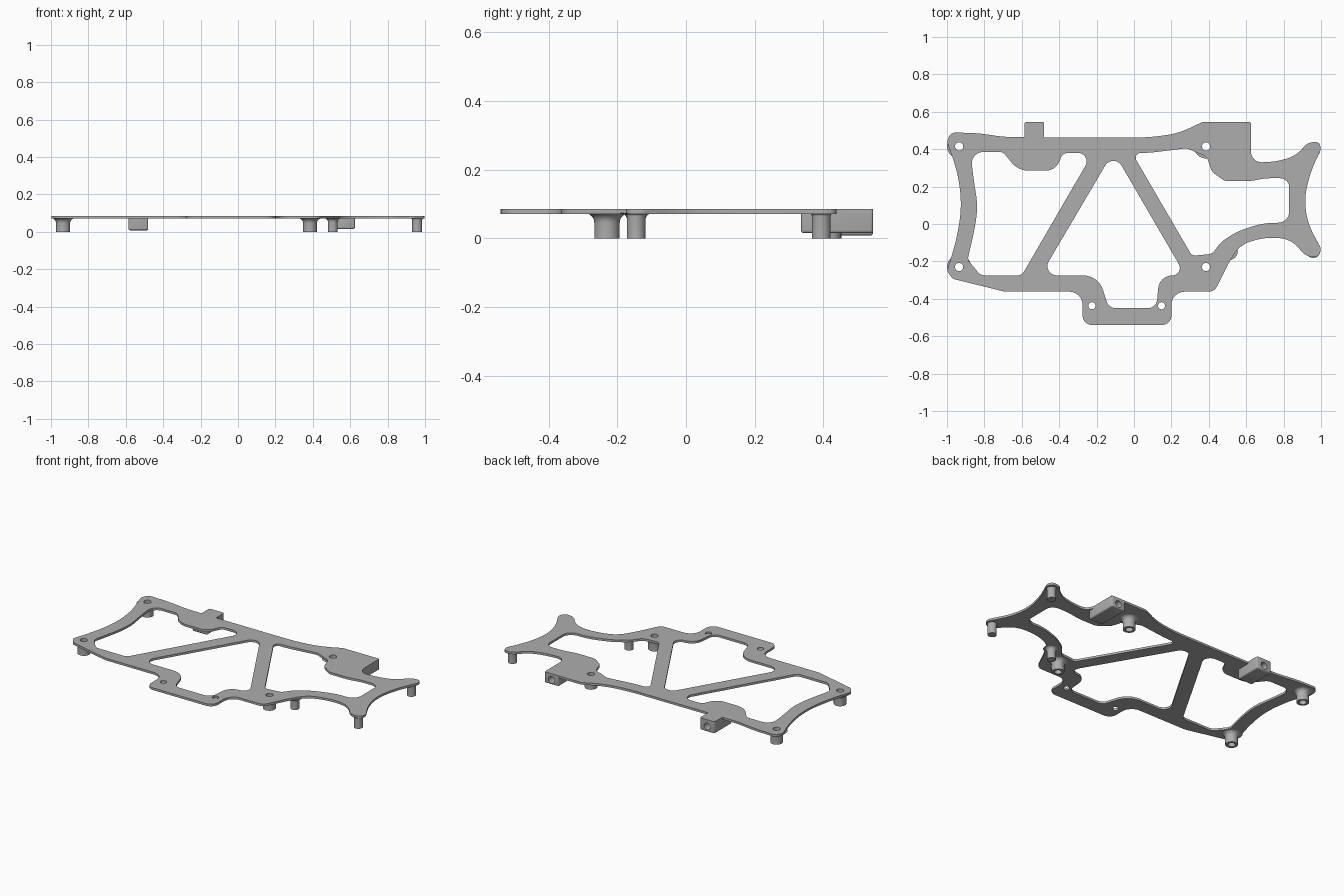
import bpy
import bmesh
import math
from mathutils import Vector

cube = bpy.data.objects.get("Cube")
if cube:
    bpy.data.objects.remove(cube, do_unlink=True)

PLATE_BOTTOM, PLATE_TOP = .071, .085
FULL = 9  # radius that rounds a corner as far as its edges allow

grey = bpy.data.materials.new("satin_grey")
grey.use_nodes = True
colour = (.42, .42, .42, 1)
grey.diffuse_color = colour
grey.node_tree.nodes["Principled BSDF"].inputs["Base Color"].default_value = colour


def rounded(corners, steps=6):
    """Turn (x, y, radius) corners into an outline with circular fillets."""
    outline = []
    for i, (x, y, radius) in enumerate(corners):
        here = Vector((x, y))
        before = Vector(corners[i - 1][:2]) - here
        after = Vector(corners[(i + 1) % len(corners)][:2]) - here
        half = before.angle(after) / 2
        if radius == 0 or half > math.pi / 2 - .001:
            outline.append(here)
            continue
        reach = min(radius / math.tan(half), before.length / 2, after.length / 2)
        start = here + before.normalized() * reach
        end = here + after.normalized() * reach
        weight = math.sin(half)
        for k in range(steps + 1):
            t = k / steps
            a, b, c = (1 - t) ** 2, 2 * t * (1 - t) * weight, t * t
            outline.append((start * a + here * b + end * c) / (a + b + c))
    return outline


def circle(x, y, radius, sides=24):
    turn = math.tau / sides
    return [Vector((x + radius * math.cos(i * turn), y + radius * math.sin(i * turn)))
            for i in range(sides)]


def finish(obj):
    """Give the part its material and smooth its curved faces."""
    obj.data.materials.clear()
    obj.data.materials.append(grey)
    bpy.ops.object.select_all(action='DESELECT')
    obj.select_set(True)
    bpy.context.view_layer.objects.active = obj
    bpy.ops.object.shade_smooth_by_angle(angle=math.radians(30))


def add_mesh(name, bm):
    bmesh.ops.recalc_face_normals(bm, faces=bm.faces)
    mesh = bpy.data.meshes.new(name)
    bm.to_mesh(mesh)
    bm.free()
    obj = bpy.data.objects.new(name, mesh)
    bpy.context.collection.objects.link(obj)
    return obj


def flat_plate(name, outlines, bottom, top):
    """Extrude an outline with openings; a filled curve handles the cutouts."""
    curve = bpy.data.curves.new(name, 'CURVE')
    curve.dimensions = '2D'
    curve.fill_mode = 'BOTH'
    curve.extrude = (top - bottom) / 2
    for outline in outlines:
        spline = curve.splines.new('POLY')
        spline.points.add(len(outline) - 1)
        for point, co in zip(spline.points, outline):
            point.co = (co.x, co.y, 0, 1)
        spline.use_cyclic_u = True
    source = bpy.data.objects.new(name + "_curve", curve)
    bpy.context.collection.objects.link(source)
    graph = bpy.context.evaluated_depsgraph_get()
    bm = bmesh.new()
    bm.from_mesh(bpy.data.meshes.new_from_object(source.evaluated_get(graph)))
    bpy.data.objects.remove(source, do_unlink=True)
    bmesh.ops.remove_doubles(bm, verts=bm.verts, dist=.0001)
    bmesh.ops.translate(bm, verts=bm.verts, vec=(0, 0, (top + bottom) / 2))
    finish(add_mesh(name, bm))


def post(name, x, y, radius, flare, bore=0, sides=24):
    """Lathe a standoff that flares into the plate, bored if asked."""
    height = PLATE_BOTTOM + .002
    profile = [(radius, 0)]
    for k in range(6):
        a = k / 5 * math.pi / 2
        profile.append((radius + flare * (1 - math.cos(a)),
                        height - flare * (1 - math.sin(a))))
    profile += [(bore, height), (bore, 0)]
    bm = bmesh.new()
    rings = [[bm.verts.new((p.x, p.y, z)) for p in circle(x, y, max(r, .0005), sides)]
             for r, z in profile]
    for ring, following in zip(rings, rings[1:] + rings[:1]):
        for i in range(sides):
            j = (i + 1) % sides
            bm.faces.new((ring[i], ring[j], following[j], following[i]))
    finish(add_mesh(name, bm))


def mount_block(name, left, right, front, back, bottom):
    """Bevelled block under the plate with a screw bore in its back face."""
    bm = bmesh.new()
    bmesh.ops.create_cube(bm, size=1)
    size = Vector((right - left, back - front, PLATE_TOP - .002 - bottom))
    centre = Vector(((left + right) / 2, (front + back) / 2, bottom + size.z / 2))
    bmesh.ops.scale(bm, vec=size, verts=bm.verts)
    bmesh.ops.translate(bm, vec=centre, verts=bm.verts)
    edges = [e for e in bm.edges if any(v.co.z < centre.z for v in e.verts)]
    bmesh.ops.bevel(bm, geom=edges, offset=.008, segments=3, profile=.5, affect='EDGES')
    block = add_mesh(name, bm)
    bpy.ops.mesh.primitive_cylinder_add(
        vertices=24, radius=.022, depth=.2, rotation=(math.pi / 2, 0, 0),
        location=(centre.x, back, centre.z - .004))
    cutter = bpy.context.object
    cutter.name = name + "_bore_cutter"
    cutter.hide_render = True
    cutter.hide_set(True)
    cut = block.modifiers.new("screw_bore", 'BOOLEAN')
    cut.operation = 'DIFFERENCE'
    cut.solver = 'EXACT'
    cut.object = cutter
    finish(block)


# Outer edge of the plate, clockwise from the back right corner
back_edge = [(-1, .44, .04), (-.98, .49, .06), (-.82, .485, FULL), (-.7, .465, FULL),
             (-.585, .465, 0), (-.585, .545, .01), (-.48, .545, .01), (-.48, .462, 0),
             (.08, .462, FULL), (.24, .485, FULL), (.365, .545, .03), (.625, .545, .01)]
left_edge = [(.625, .33, .06), (.74, .33, FULL), (.86, .36, FULL), (.93, .435, .06),
             (.99, .44, .03), (1, .4, .03), (.94, .27, FULL), (.91, .13, FULL),
             (.93, 0, FULL), (1, -.13, .04), (.99, -.175, .03), (.92, -.175, FULL),
             (.84, -.08, FULL), (.7, -.07, FULL), (.57, -.11, FULL), (.51, -.2, FULL)]
front_edge = [(.43, -.362, .05), (.2, -.362, .07), (.2, -.54, .05), (-.275, -.54, .05),
              (-.275, -.362, .07), (-.69, -.362, 0), (-.97, -.293, .04), (-1, -.25, .03)]
right_edge = [(-.95, -.09, FULL), (-.92, .09, FULL), (-.94, .27, FULL)]

# Three openings in the plate
right_window = [(-.875, .385, .06), (-.7, .385, .04), (-.62, .285, .12), (-.42, .285, .12),
                (-.38, .38, .04), (-.22, .38, .045), (-.6, -.275, .04), (-.82, -.275, .05),
                (-.89, -.19, .04), (-.85, -.02, FULL), (-.835, .1, FULL), (-.855, .22, FULL)]
middle_window = [(-.11, .387, .05), (.275, -.275, .06), (.135, -.275, .08),
                 (.12, -.45, .05), (-.135, -.45, .05), (-.19, -.275, .11),
                 (-.5, -.275, .05)]
left_window = [(-.01, .38, .035), (.08, .38, FULL), (.28, .405, .04), (.39, .36, .05),
               (.415, .28, .06), (.485, .23, .05), (.62, .228, FULL), (.7, .245, FULL),
               (.83, .245, .05), (.83, .005, .06), (.7, .008, FULL), (.55, -.04, FULL),
               (.46, -.1, FULL), (.42, -.16, .05), (.31, -.17, .03)]

# Screw positions
corner_screws = [(x, y) for x in (-.935, .385) for y in (.415, -.23)]
front_screws = [(-.225, -.437), (.147, -.437)]

outlines = [rounded(back_edge + left_edge + front_edge + right_edge)]
outlines += [rounded(w) for w in (right_window, middle_window, left_window)]
outlines += [circle(x, y, .022) for x, y in corner_screws]
outlines += [circle(x, y, .019) for x, y in front_screws]
flat_plate("frame_plate", outlines, PLATE_BOTTOM, PLATE_TOP)

# Bored standoffs below the corner screws
for number, (x, y) in enumerate(corner_screws, 1):
    post(f"screw_standoff_{number}", x, y, .037, .028, bore=.022)

# Solid locating pegs
post("inner_peg", .507, -.145, .026, .022)
for name, y in (("front_tip_peg", -.145), ("back_tip_peg", .394)):
    post(name, .958, y, .027, .01)

# Mounting blocks along the back edge
mount_block("right_mount_block", -.585, -.48, .37, .545, .008)
mount_block("left_mount_block", .525, .625, .335, .545, .015)
